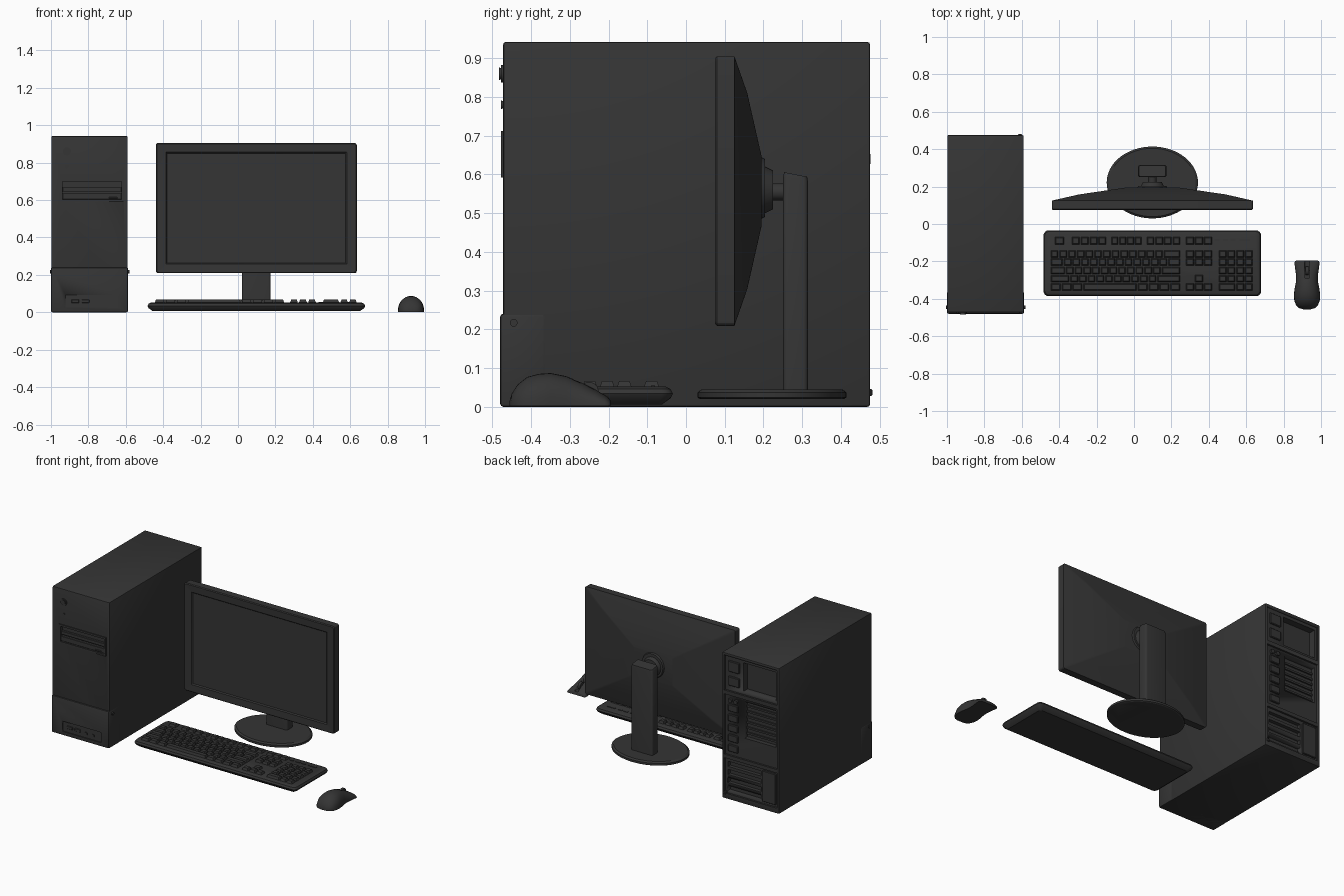
import bpy, bmesh, math
from mathutils import Vector, Matrix

if "Cube" in bpy.data.objects:
    bpy.data.objects.remove(bpy.data.objects["Cube"])

mat = bpy.data.materials.new("charcoal plastic")
mat.diffuse_color = (0.035, 0.035, 0.035, 1)
mat.use_nodes = True
mat.node_tree.nodes["Principled BSDF"].inputs["Base Color"].default_value = mat.diffuse_color


def finish(name, bm, smooth=30):
    bmesh.ops.recalc_face_normals(bm, faces=bm.faces)
    me = bpy.data.meshes.new(name)
    bm.to_mesh(me)
    bm.free()
    me.materials.append(mat)
    ob = bpy.data.objects.new(name, me)
    bpy.context.collection.objects.link(ob)
    bpy.ops.object.select_all(action='DESELECT')
    ob.select_set(True)
    bpy.context.view_layer.objects.active = ob
    bpy.ops.object.shade_smooth_by_angle(angle=math.radians(smooth))
    return ob


def boxes(name, items, bevel=0, seg=1):
    """Each item: x0, x1, y0, y1, z0, z1."""
    bm = bmesh.new()
    for x0, x1, y0, y1, z0, z1 in items:
        m = Matrix.Translation(((x0+x1)/2, (y0+y1)/2, (z0+z1)/2)) @ Matrix.Diagonal((x1-x0, y1-y0, z1-z0, 1))
        bmesh.ops.create_cube(bm, size=1, matrix=m)
    if bevel:
        bmesh.ops.bevel(bm, geom=bm.edges[:], offset=bevel, segments=seg, affect='EDGES', profile=0.5)
    return finish(name, bm)


def rods(name, items, axis='Y', n=24):
    """Each item: centre, r1, r2, length along the axis."""
    bm = bmesh.new()
    rot = {'X': Matrix.Rotation(math.pi/2, 4, 'Y'), 'Y': Matrix.Rotation(-math.pi/2, 4, 'X')}[axis]
    for c, r1, r2, d in items:
        bmesh.ops.create_cone(bm, cap_ends=True, segments=n, radius1=r1, radius2=r2, depth=d,
                              matrix=Matrix.Translation(c) @ rot)
    return finish(name, bm)


def loft(name, loops, smooth=30):
    bm = bmesh.new()
    vs = [[bm.verts.new(p) for p in lp] for lp in loops]
    for a, b in zip(vs, vs[1:]):
        for i in range(len(a)):
            j = (i+1) % len(a)
            bm.faces.new((a[i], a[j], b[j], b[i]))
    bm.faces.new(vs[0])
    bm.faces.new(vs[-1])
    return finish(name, bm, smooth)


def rrect(cx, cy, hx, hy, r, n=4):
    pts = []
    for k, (sx, sy) in enumerate(((1, 1), (-1, 1), (-1, -1), (1, -1))):
        for i in range(n+1):
            a = math.pi/2*(k+i/n)
            pts.append((cx+sx*(hx-r)+r*math.cos(a), cy+sy*(hy-r)+r*math.sin(a)))
    return pts


def cut(ob, items):
    c = boxes("cutter", items)
    c.hide_render = True
    bpy.context.view_layer.objects.active = ob
    m = ob.modifiers.new("cut", 'BOOLEAN')
    m.operation, m.object, m.solver = 'DIFFERENCE', c, 'EXACT'
    bpy.ops.object.modifier_apply(modifier=m.name)
    bpy.data.objects.remove(c)


# ---- tower case with drive bay and rear recesses
case = boxes("tower_case", [(-.998, -.59, -.472, .475, 0, .942)], .006, 2)
cut(case, [(-.948, -.612, -.5, -.455, .592, .712),
           (-.982, -.606, .463, .5, .70, .925), (-.982, -.606, .463, .5, .285, .675),
           (-.982, -.606, .463, .5, .035, .262)])
cut(case, [(-.968, -.735, .42, .5, .72, .905), (-.968, -.745, .435, .5, .42, .655)])
cut(case, [(-.86, -.625, .44, .5, .05+.052*i, .083+.052*i) for i in range(4)])

# ---- tower front
boxes("drive_bay_frame", [(-.948, -.612, -.478, -.455, .7, .712), (-.948, -.612, -.478, -.455, .592, .602),
                          (-.948, -.937, -.478, -.455, .602, .7), (-.623, -.612, -.478, -.455, .602, .7)])
boxes("drive_tray", [(-.937, -.623, -.47, -.45, .645, .668), (-.937, -.623, -.472, -.45, .604, .636),
                     (-.69, -.645, -.476, -.46, .608, .616)], .002)
rods("power_button", [((-.915, -.474, .86), .022, .022, .008), ((-.915, -.476, .86), .016, .013, .014),
                      ((-.915, -.474, .78), .011, .009, .008)])
panel = boxes("lower_front_panel", [(-1, -.588, -.48, -.362, 0, .24)], .008, 2)
cut(panel, [(-.922, -.645, -.5, -.473, .025, .092)])
boxes("front_ports", [(x, x+.04, -.478, -.47, .05, .068) for x in (-.89, -.835)], .002)
rods("front_jacks", [((x, -.475, .052), .011, .009, .008) for x in (-.755, -.705)], n=16)
rods("panel_hinges", [((x, -.445, .217), .01, .01, .012) for x in (-.998, -.586)], 'X', 16)

# ---- tower back
boxes("rear_sockets", [(-.71, -.63, .455, .472, .825, .895), (-.71, -.63, .455, .472, .735, .795)]
      + [(-.7, -.63, .455, .473, z, z+.045) for z in (.31, .375, .44, .505, .57)], .004)
rods("rear_round_ports", [((x, .468, .64), .013, .013, .016) for x in (-.645, -.685)], n=16)
boxes("rear_vent_bars", [(-.968, -.745, .432, .444, .44+.035*i, .452+.035*i) for i in range(6)])
boxes("slot_cover_plate", [(-.972, -.875, .455, .473, .05, .25)], .003)
boxes("rear_latch", [(-.62, -.6, .46, .481, .028, .046)], .003)

# ---- monitor: stepped screen front, faceted tapering back
CX, CZ, HX, HZ = .098, .557, .537, .348


def ring(hx, hz, y, r):
    return [(x, y, z) for x, z in rrect(CX, CZ, hx, hz, r)]


loft("monitor", [ring(.478, .293, .084, .002), ring(.484, .299, .077, .002), ring(HX-.005, HZ-.005, .075, .01),
                 ring(HX, HZ, .08, .012), ring(HX, HZ, .125, .012), ring(HX*.73, HZ*.73, .158, .01),
                 ring(HX*.26, HZ*.26, .195, .006)], 20)

# ---- stand
rods("mount_disc", [((CX, .197, .565), .082, .075, .014), ((CX, .213, .56), .062, .05, .024)], n=32)
rods("mount_arm", [((CX, .24, .555), .022, .022, .05)])
post = []
for z, k in ((.035, 1), (.588, 1), (.6, .93)):
    post.append([(x, y, z-(y-.283)*.2*(z > .1)) for x, y in rrect(CX, .283, .077*k, .032*k, .012)])
loft("stand_post", post)
base = []
for z, k in ((.02, .97), (.024, 1), (.037, 1), (.045, .95)):
    base.append([(CX+.244*k*math.cos(t*math.pi/32), .222+.192*k*math.sin(t*math.pi/32), z) for t in range(64)])
loft("stand_base", base)

# ---- keyboard body
kb = []
for z, d in ((.006, .028), (.022, .006), (.034, 0), (.046, .006), (.052, .018)):
    kb.append([(x, y, z) for x, y in rrect(.098, -.21, .582-d, .176-d, .028-d*.5)])
loft("keyboard_body", kb)

# ---- keys: each is x0, x1, y0, y1
keys = []


def run(x0, x1, y0, y1, widths):
    s = (x1-x0)/sum(widths)
    for w in widths:
        keys.append((x0, x0+w*s, y0, y1))
        x0 += w*s


for x0, x1, n in ((-.425, -.37, 1), (-.335, -.145, 4), (-.125, .045, 4), (.065, .25, 4), (.275, .42, 3)):
    run(x0, x1, -.112, -.066, [1]*n)
rows = ([1]*13+[2], [1.5]+[1]*12+[1.5], [1.75]+[1]*11+[2.25], [2.25]+[1]*10+[2.75],
        [1.25]*3+[6.25]+[1.25]*4)
for i, widths in enumerate(rows):
    y = -.137-.0445*i
    run(-.448, .25, y-.0445, y, widths)
    run(.45, .638, y-.0445, y, [2, 1, 1] if i == 4 else [1]*4)
    if i < 2:
        run(.275, .42, y-.0445, y, [1]*3)
run(.323, .372, -.315, -.27, [1])
run(.275, .42, -.36, -.315, [1]*3)
bm = bmesh.new()
for x0, x1, y0, y1 in keys:
    lo, hi = [[bm.verts.new((x, y, z)) for x, y in
               ((x0+g, y0+g), (x1-g, y0+g), (x1-g, y1-g), (x0+g, y1-g))] for g, z in ((.003, .05), (.009, .067))]
    bm.faces.new(hi)
    for i in range(4):
        bm.faces.new((lo[i], lo[(i+1) % 4], hi[(i+1) % 4], hi[i]))
finish("keyboard_keys", bm)
boxes("keyboard_indicators", [(x, x+.028, -.09, -.08, .05, .055) for x in (.43, .475, .515)]
      + [(.565, .62, -.09, -.08, .05, .055)])

# ---- mouse: arched sections along y (y, half width, height)
stations = ((-.456, .02, .012), (-.45, .042, .032), (-.435, .058, .055), (-.41, .068, .075), (-.38, .07, .083),
            (-.35, .067, .085), (-.31, .059, .077), (-.27, .059, .061), (-.235, .064, .043), (-.21, .067, .029),
            (-.2, .065, .022), (-.195, .058, .014))
secs = []
for y, w, h in stations:
    arch = [(math.cos(i*math.pi/16), math.sin(i*math.pi/16)) for i in range(17)]
    secs.append([(.925+w*c, y, .002+h*abs(s)**.8) for c, s in arch])
mouse = loft("mouse_body", secs, 40)
cut(mouse, [(.913, .937, -.29, -.18, .022, .1)])
rods("mouse_wheel", [((.925, -.25, .04), .024, .024, .016)], 'X', 24)
